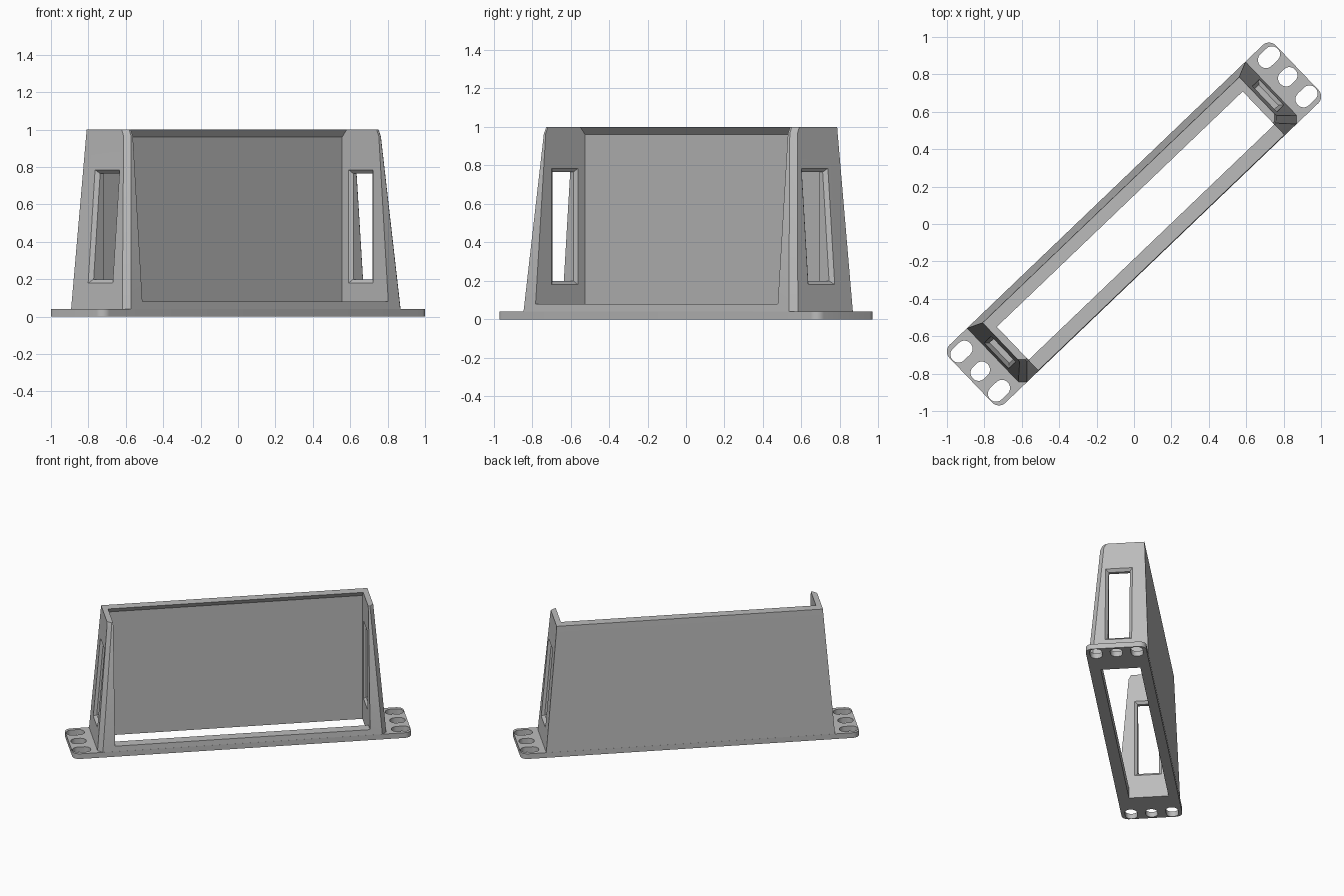
import bpy, bmesh, math

if "Cube" in bpy.data.objects:
    bpy.data.objects.remove(bpy.data.objects["Cube"])

ANGLE = math.radians(43.75)   # the bracket lies diagonally on the ground


def loft(name, rings):
    """Closed solid through rings of equal point count."""
    bm = bmesh.new()
    loops = [[bm.verts.new(p) for p in ring] for ring in rings]
    n = len(loops[0])
    for a, b in zip(loops, loops[1:]):
        for i in range(n):
            j = (i + 1) % n
            bm.faces.new((a[i], a[j], b[j], b[i]))
    bm.faces.new(loops[0][::-1])
    bm.faces.new(loops[-1])
    bmesh.ops.recalc_face_normals(bm, faces=bm.faces)
    mesh = bpy.data.meshes.new(name)
    bm.to_mesh(mesh)
    bm.free()
    obj = bpy.data.objects.new(name, mesh)
    bpy.context.collection.objects.link(obj)
    return obj


def rounded_rect(hx, hy, r, cx=0, cy=0, steps=8):
    pts = []
    for k, (sx, sy) in enumerate(((1, 1), (-1, 1), (-1, -1), (1, -1))):
        for i in range(steps + 1):
            a = math.pi / 2 * (k + i / steps)
            pts.append((cx + sx * (hx - r) + r * math.cos(a),
                        cy + sy * (hy - r) + r * math.sin(a)))
    return pts


def prism(name, pts, z0, z1):
    return loft(name, [[(x, y, z) for x, y in pts] for z in (z0, z1)])


def combine(target, other, operation):
    mod = target.modifiers.new(operation, 'BOOLEAN')
    mod.operation, mod.solver, mod.object = operation, 'EXACT', other
    bpy.ops.object.select_all(action='DESELECT')
    bpy.context.view_layer.objects.active = target
    target.select_set(True)
    bpy.ops.object.modifier_apply(modifier=mod.name)
    bpy.data.objects.remove(other, do_unlink=True)


# Base plate with rounded mounting ends
bracket = prism("mounting_bracket", rounded_rect(1.208, 0.215, 0.05), 0, 0.04)


# Tapered housing with chamfered front corners
def housing_ring(z, u, front, back, c):
    return [(u, back, z), (-u, back, z), (-u, front + c, z), (-u + c, front, z),
            (u - c, front, z), (u, front + c, z)]


housing = loft("housing", [housing_ring(0.02, 1.03, -0.2145, 0.2145, 0.033),
                           housing_ring(0.04, 1.03, -0.2145, 0.2145, 0.033),
                           housing_ring(0.965, 0.952, -0.138, 0.18, 0.028),
                           housing_ring(1.0, 0.95, -0.122, 0.178, 0.028)])
combine(bracket, housing, 'UNION')

# Cavity: open front, top and bottom, leaving a front rail and a lip on the back wall
profile = [(-0.135, -0.1), (0.145, -0.1), (0.145, 0.96), (0.11, 1.0), (0.11, 1.1),
           (-0.5, 1.1), (-0.5, 0.08), (-0.135, 0.08)]
cavity = loft("cavity", [[(u, v, z) for v, z in profile] for u in (-0.91, 0.91)])
combine(bracket, cavity, 'DIFFERENCE')


# Windows in the end panels, chamfered on both sides
def outer_u(z):
    return 1.03 - 0.078 * (z - 0.04) / 0.925


def window_ring(side, grow, u_of_z):
    v, z0, z1 = 0.075 + grow, 0.2 - grow, 0.765 + grow
    return [(side * u_of_z(z), y, z) for y, z in ((-v, z0), (v, z0), (v, z1), (-v, z1))]


for side in (-1, 1):
    window = loft("window", [
        window_ring(side, 0.04, lambda z: outer_u(z) + 0.02),
        window_ring(side, 0.0, lambda z: outer_u(z) - 0.02),
        window_ring(side, 0.0, lambda z: 0.925),
        window_ring(side, 0.04, lambda z: 0.895)])
    combine(bracket, window, 'DIFFERENCE')
    # Mounting slots
    for v, half in ((-0.145, 0.065), (0, 0.055), (0.145, 0.065)):
        slot = prism("slot", rounded_rect(half, 0.043, 0.042, side * 1.138, v), -0.1, 0.1)
        combine(bracket, slot, 'DIFFERENCE')

# Turn to the diagonal, shade and colour
bracket.rotation_euler.z = ANGLE
bpy.ops.object.select_all(action='DESELECT')
bracket.select_set(True)
bpy.context.view_layer.objects.active = bracket
bpy.ops.object.transform_apply(location=False, rotation=True, scale=False)
bpy.ops.object.shade_smooth_by_angle(angle=math.radians(20))
grey = bpy.data.materials.new("grey")
grey.diffuse_color = (0.5, 0.5, 0.5, 1)
grey.use_nodes = True
grey.node_tree.nodes["Principled BSDF"].inputs["Base Color"].default_value = grey.diffuse_color
bracket.data.materials.clear()
bracket.data.materials.append(grey)
for face in bracket.data.polygons:
    face.material_index = 0
